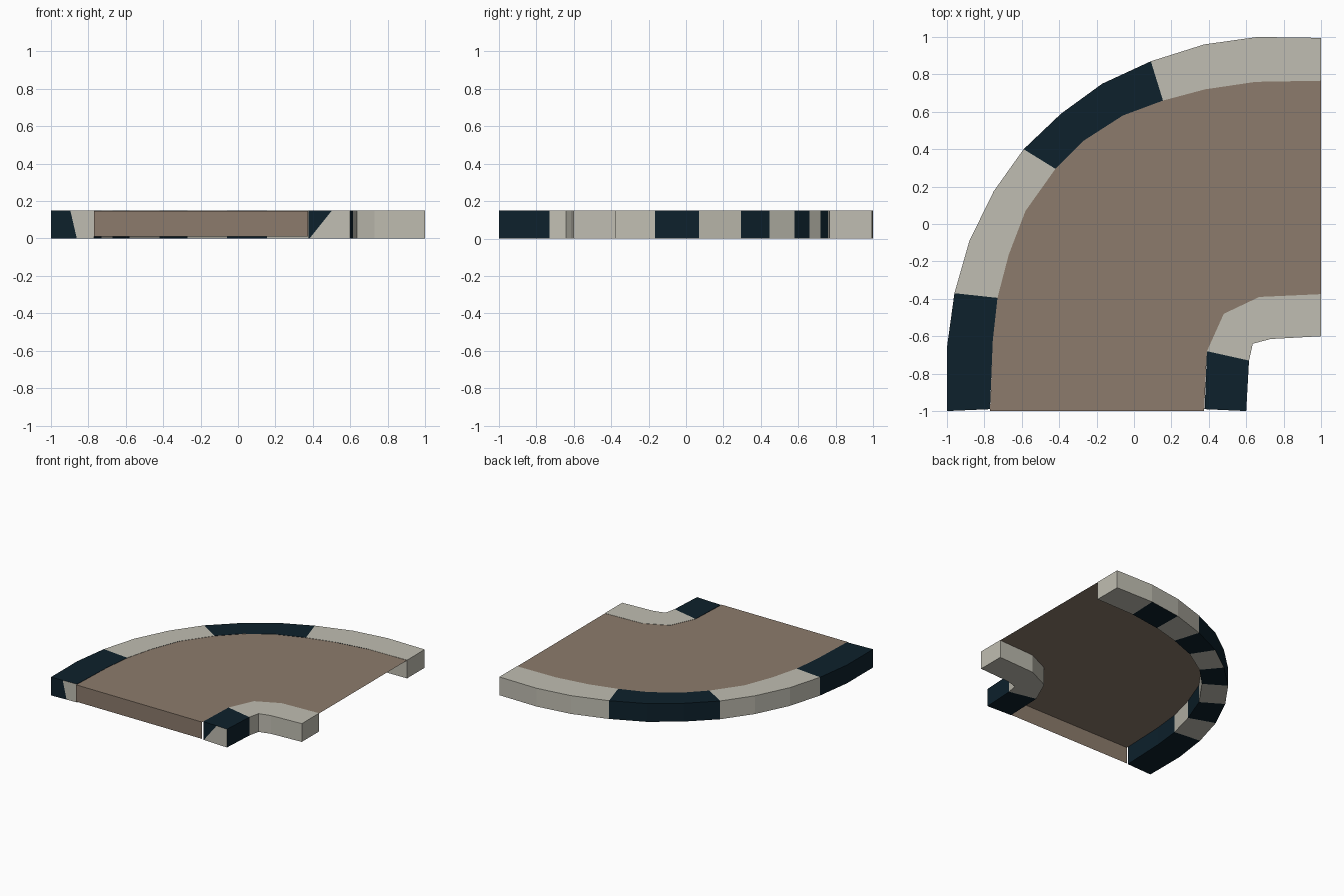
import bpy, bmesh
from mathutils import Vector

if "Cube" in bpy.data.objects:
    bpy.data.objects.remove(bpy.data.objects["Cube"])

TOP = 0.15


def material(name, rgb):
    m = bpy.data.materials.new(name)
    m.diffuse_color = (*rgb, 1)
    m.use_nodes = True
    m.node_tree.nodes["Principled BSDF"].inputs["Base Color"].default_value = m.diffuse_color
    return m


LIGHT = material("pale stone", (0.53, 0.515, 0.445))
DARK = material("dark navy", (0.004, 0.015, 0.025))
BROWN = material("road brown", (0.262, 0.198, 0.15))


def finish(bm, name, mats):
    me = bpy.data.meshes.new(name)
    bm.to_mesh(me)
    bm.free()
    for m in mats:
        me.materials.append(m)
    ob = bpy.data.objects.new(name, me)
    bpy.context.collection.objects.link(ob)
    return ob


def curb(name, a, b, dark_a, dark_b, dark_top, dark_under, split):
    """Closed strip between plan lines a and b; each set lists the dark segments.
    split = where the front end changes colour (fraction at top, at bottom)."""
    bm = bmesh.new()

    def row(pts, z):
        return [bm.verts.new((x, y, z)) for x, y in pts]
    at, bt, ab, bb = row(a, TOP), row(b, TOP), row(a, 0), row(b, 0)

    def face(vs, dark):
        bm.faces.new(vs).material_index = int(dark)
    for i in range(len(a) - 1):
        j = i + 1
        face((at[i], at[j], bt[j], bt[i]), i in dark_top)
        face((ab[i], bb[i], bb[j], ab[j]), i in dark_under)
        face((at[i], ab[i], ab[j], at[j]), i in dark_a)
        face((bt[i], bt[j], bb[j], bb[i]), i in dark_b)
    # far end, and the two-coloured front end
    face((at[-1], ab[-1], bb[-1], bt[-1]), False)
    mt = bm.verts.new(at[0].co.lerp(bt[0].co, split[0]))
    mb = bm.verts.new(ab[0].co.lerp(bb[0].co, split[1]))
    face((at[0], mt, mb, ab[0]), True)
    face((mt, bt[0], bb[0], mb), False)
    bmesh.ops.recalc_face_normals(bm, faces=bm.faces[:])
    return finish(bm, name, (LIGHT, DARK))


# plan lines of the bend
outer_edge = [(-1, -1), (-1, -.66), (-.96, -.37), (-.88, -.09), (-.75, .175), (-.59, .40),
              (-.39, .59), (-.17, .75), (.09, .87), (.375, .96), (.66, 1), (1, .995)]
outer_road = [(-.77, -.99), (-.755, -.62), (-.73, -.395), (-.67, -.165), (-.58, .07), (-.42, .295),
              (-.27, .445), (-.06, .58), (.155, .66), (.38, .72), (.65, .76), (1, .766)]
inner_road = [(.378, -.99), (.39, -.68), (.48, -.48), (.67, -.39), (1, -.375)]
inner_edge = [(.60, -1), (.615, -.73), (.635, -.64), (.73, -.615), (1, -.60)]

# outer curb: broad bands on top and outside, narrow bands underneath and inside
broad = {0, 1, 5, 6, 7}
narrow = {0, 1, 3, 5, 7, 9}
curb("outer_curb", outer_edge, outer_road, broad, narrow, broad, narrow, (.45, .6))

# inner curb: dark first segment only
curb("inner_curb", inner_road, inner_edge, {0}, {0}, {0}, {0}, (.56, .02))

# road: open sheet with a front lip
bm = bmesh.new()
plan = [(-.77, -1)] + outer_road[1:] + inner_road[:0:-1] + [(.375, -1)]
ring = [bm.verts.new((x, y, TOP - .002)) for x, y in plan]
bm.faces.new(ring[::-1])
low_l = bm.verts.new((-.77, -1, .01))
low_r = bm.verts.new((.375, -1, .01))
bm.faces.new((low_l, low_r, ring[-1], ring[0]))
bm.normal_update()
finish(bm, "road_surface", (BROWN,))
